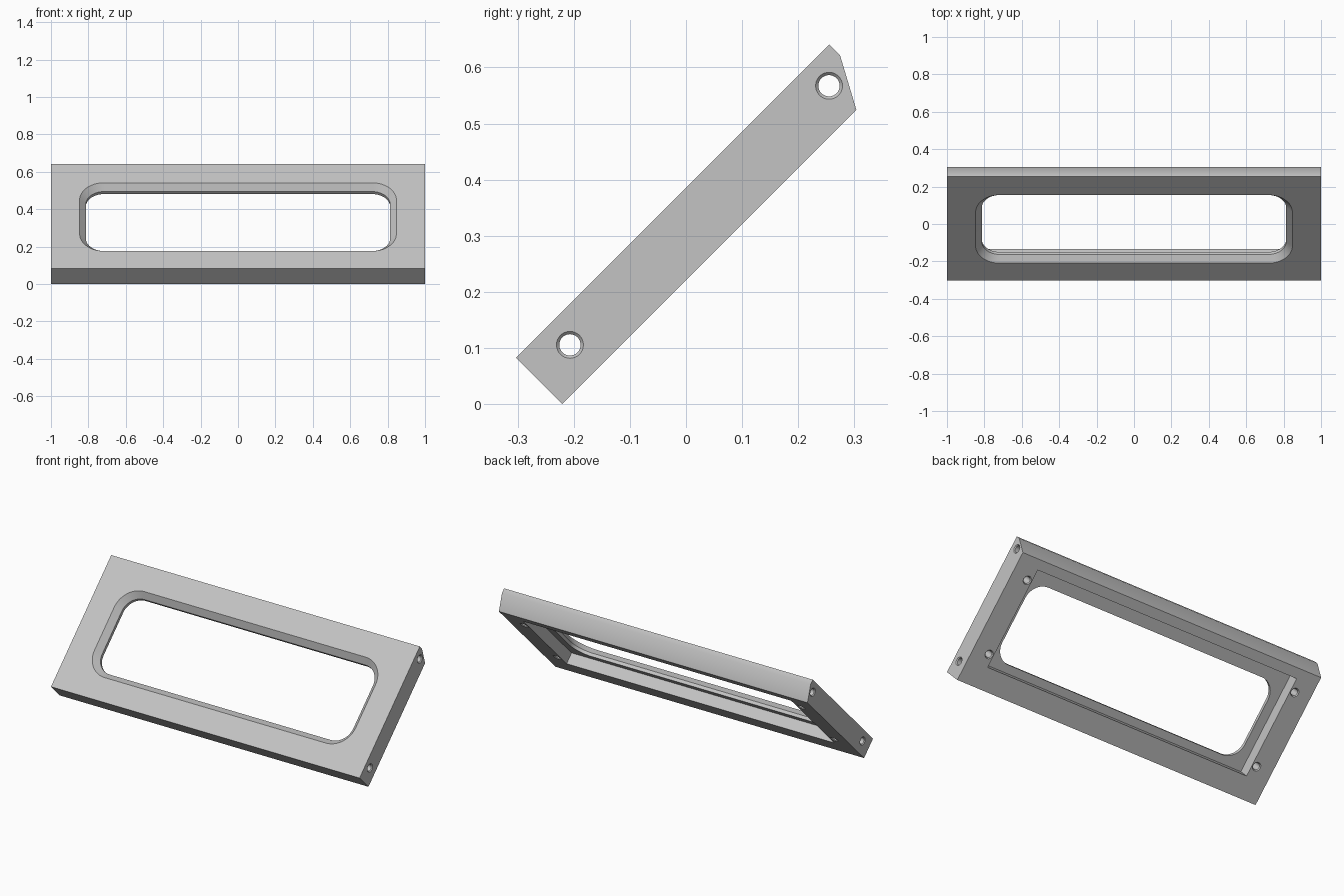
import bpy, bmesh, math
from mathutils import Matrix, Vector

if "Cube" in bpy.data.objects:
    bpy.data.objects.remove(bpy.data.objects["Cube"])

grey = bpy.data.materials.new("light_grey")
grey.use_nodes = True
grey.diffuse_color = (0.55, 0.55, 0.55, 1)
grey.node_tree.nodes["Principled BSDF"].inputs["Base Color"].default_value = grey.diffuse_color

THICK = 0.117
MID = 0.39  # middle of the opening along the slope


def loft(name, rings):
    """Closed solid through matching rings of points."""
    bm = bmesh.new()
    rows = [[bm.verts.new(p) for p in ring] for ring in rings]
    n = len(rows[0])
    for a, b in zip(rows, rows[1:]):
        for i in range(n):
            j = (i + 1) % n
            bm.faces.new((a[i], a[j], b[j], b[i]))
    bm.faces.new(rows[0])
    bm.faces.new(rows[-1])
    bmesh.ops.recalc_face_normals(bm, faces=bm.faces)
    mesh = bpy.data.meshes.new(name)
    bm.to_mesh(mesh)
    bm.free()
    mesh.materials.append(grey)
    obj = bpy.data.objects.new(name, mesh)
    bpy.context.collection.objects.link(obj)
    return obj


def rounded_ring(grow, z, steps=12):
    """Rounded rectangle, enlarged evenly by grow."""
    pts = []
    radius = 0.097 + grow
    for k, (sx, sy) in enumerate([(1, 1), (-1, 1), (-1, -1), (1, -1)]):
        for i in range(steps + 1):
            a = math.pi / 2 * (k + i / steps)
            pts.append(Vector((sx * 0.717 + radius * math.cos(a),
                               MID + sy * 0.128 + radius * math.sin(a), z)))
    return pts


def rectangle_ring(x, low, high, z):
    return [(x, low, z), (x, high, z), (-x, high, z), (-x, low, z)]


def hole(name, centre, axis, stations):
    """Round hole cutter from (position, radius) stations along an axis."""
    rings = []
    for t, r in stations:
        ring = []
        for i in range(32):
            a = math.tau * i / 32
            c, s = r * math.cos(a), r * math.sin(a)
            ring.append(Vector(centre) + Vector((t, c, s) if axis == "x" else (c, s, t)))
        rings.append(ring)
    return loft(name, rings)


# Plate, laid flat: y runs up the slope, z = 0 is the front face
profile = [(0, 0), (0.789, 0), (0.789, -0.028), (0.741, -THICK), (0, -THICK)]
frame = loft("tilted_frame", [[(x, y, z) for y, z in profile] for x in (-1, 1)])

# Bevelled opening and rear pocket
cutters = [
    loft("opening_cutter", [rounded_ring(0.043, 0.01), rounded_ring(0, -0.033),
                            rounded_ring(0, -0.09)]),
    loft("pocket_cutter", [rectangle_ring(0.868, 0.121, 0.687, z) for z in (-0.052, -0.2)]),
]

# Countersunk holes running lengthwise
for y in (0.084, 0.737):
    cutters.append(hole("long_hole_cutter", (0, y, -0.052), "x",
                        [(-1.01, 0.034), (-0.995, 0.019), (0.995, 0.019), (1.01, 0.034)]))

# Blind screw holes in the back
for x in (-0.897, 0.897):
    for y in (0.186, 0.617):
        cutters.append(hole("screw_hole_cutter", (x, y, -THICK), "z",
                            [(-0.005, 0.029), (0.005, 0.019), (0.06, 0.019)]))

bpy.ops.object.select_all(action="DESELECT")
frame.select_set(True)
bpy.context.view_layer.objects.active = frame
for cutter in cutters:
    cutter.hide_render = True
    mod = frame.modifiers.new("cut", "BOOLEAN")
    mod.operation = "DIFFERENCE"
    mod.solver = "EXACT"
    mod.object = cutter
    bpy.ops.object.modifier_apply(modifier=mod.name)
    bpy.data.objects.remove(cutter)

# Tilt the frame onto its lower edge
frame.data.transform(Matrix.Translation((0, -0.303, 0.083)) @ Matrix.Rotation(math.pi / 4, 4, "X"))
bpy.ops.object.shade_smooth_by_angle(angle=math.radians(30))
